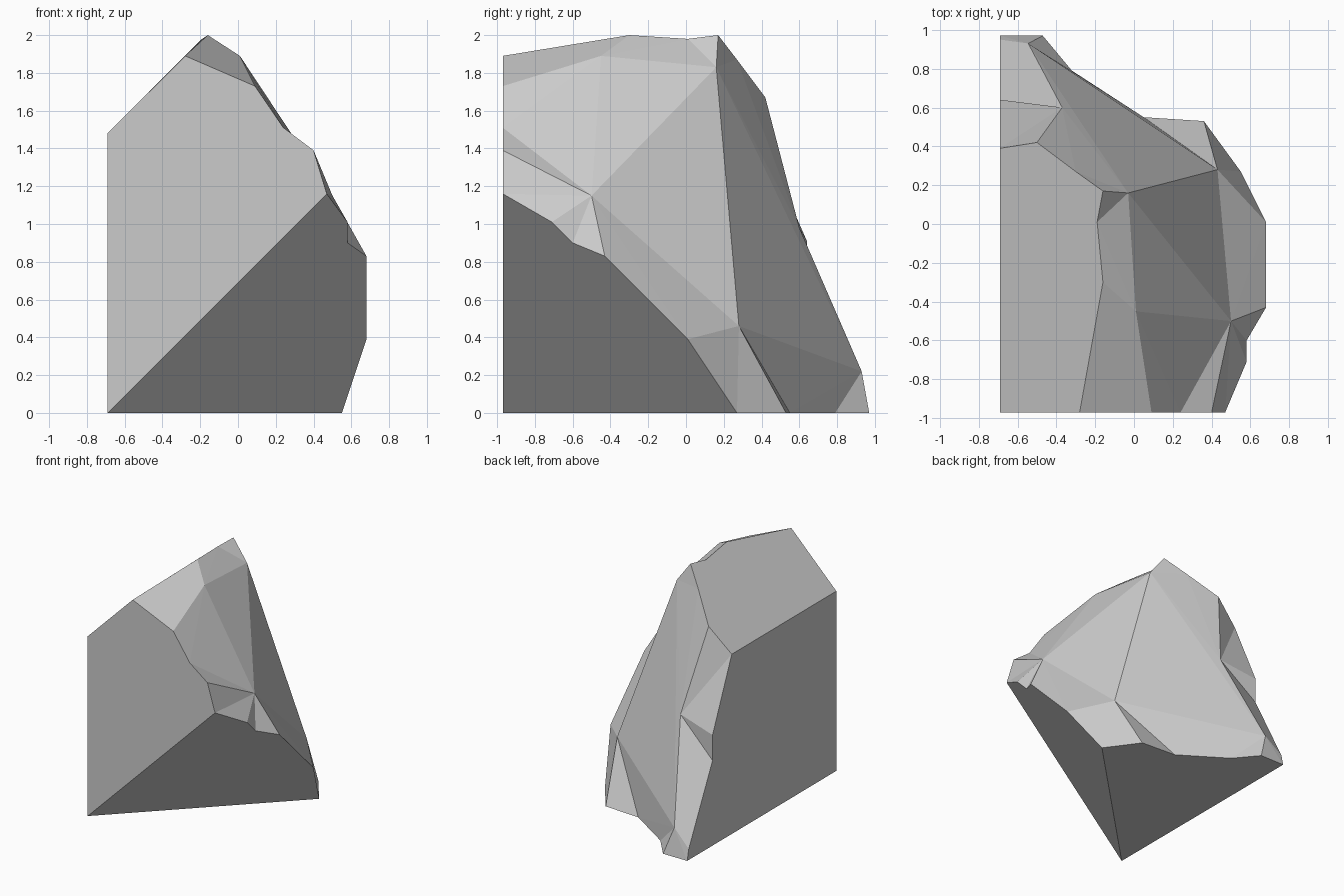
import bpy, bmesh

if "Cube" in bpy.data.objects:
    bpy.data.objects.remove(bpy.data.objects["Cube"])

# Jagged rim where the rough rock surface meets the flat cut planes
RIM = [(-.28, -.97, 1.89), (.09, -.97, 1.73), (.24, -.97, 1.51), (.40, -.97, 1.39),
       (.47, -.97, 1.16), (.58, -.71, 1.01), (.58, -.60, .90), (.68, -.43, .83),
       (.68, .01, .39), (.55, .27, 0), (.36, .53, 0), (.05, .55, 0),
       (-.32, .79, 0), (-.47, .97, 0), (-.69, .97, 0), (-.69, .95, .09),
       (-.69, .64, .70), (-.69, .64, .91), (-.69, .39, 1.48), (-.50, .42, 1.67),
       (-.30, .27, 1.87), (-.16, .17, 2.0), (-.19, .01, 1.98), (-.16, -.30, 2.0)]

# Peaks of the rough surface: position, first and last rim point of its fan
PEAKS = [((.01, -.45, 1.89), 22, 26), ((.50, -.50, 1.15), 2, 8),
         ((.43, .28, .46), 8, 11), ((-.545, .93, .22), 11, 16),
         ((-.37, .60, .98), 16, 20), ((-.03, .16, 1.83), 20, 22)]

bm = bmesh.new()
rim = [bm.verts.new(p) for p in RIM]
peaks = [bm.verts.new(p[0]) for p in PEAKS]
foot = bm.verts.new((-.69, -.97, 0))
shoulder = bm.verts.new((-.69, -.97, 1.48))
n = len(rim)


def run(a, b):
    """Rim points from a to b, wrapping round."""
    return [rim[i % n] for i in range(a, b + 1)]


# Rough surface: a fan per peak, and a triangle joining each peak to the next
for i, (_, a, b) in enumerate(PEAKS):
    fan = run(a, b)
    for p, q in zip(fan, fan[1:]):
        bm.faces.new((peaks[i], p, q))
    bm.faces.new((peaks[i], fan[-1], peaks[(i + 1) % len(peaks)]))

# Large facets between the peaks
for facet in ((0, 1, 5), (1, 2, 5), (2, 3, 5), (3, 4, 5)):
    bm.faces.new([peaks[i] for i in facet])

# Flat cuts: front, slanted underside, base, left side, sloping top
bm.faces.new([foot] + run(0, 4)[::-1] + [shoulder])
bm.faces.new([foot] + run(4, 9))
bm.faces.new([foot] + run(9, 14))
bm.faces.new([foot] + run(14, 18) + [shoulder])
bm.faces.new([shoulder] + run(18, 24))

bmesh.ops.recalc_face_normals(bm, faces=bm.faces)
mesh = bpy.data.meshes.new("rock_chunk")
bm.to_mesh(mesh)
bm.free()
rock = bpy.data.objects.new("rock_chunk", mesh)
bpy.context.collection.objects.link(rock)
